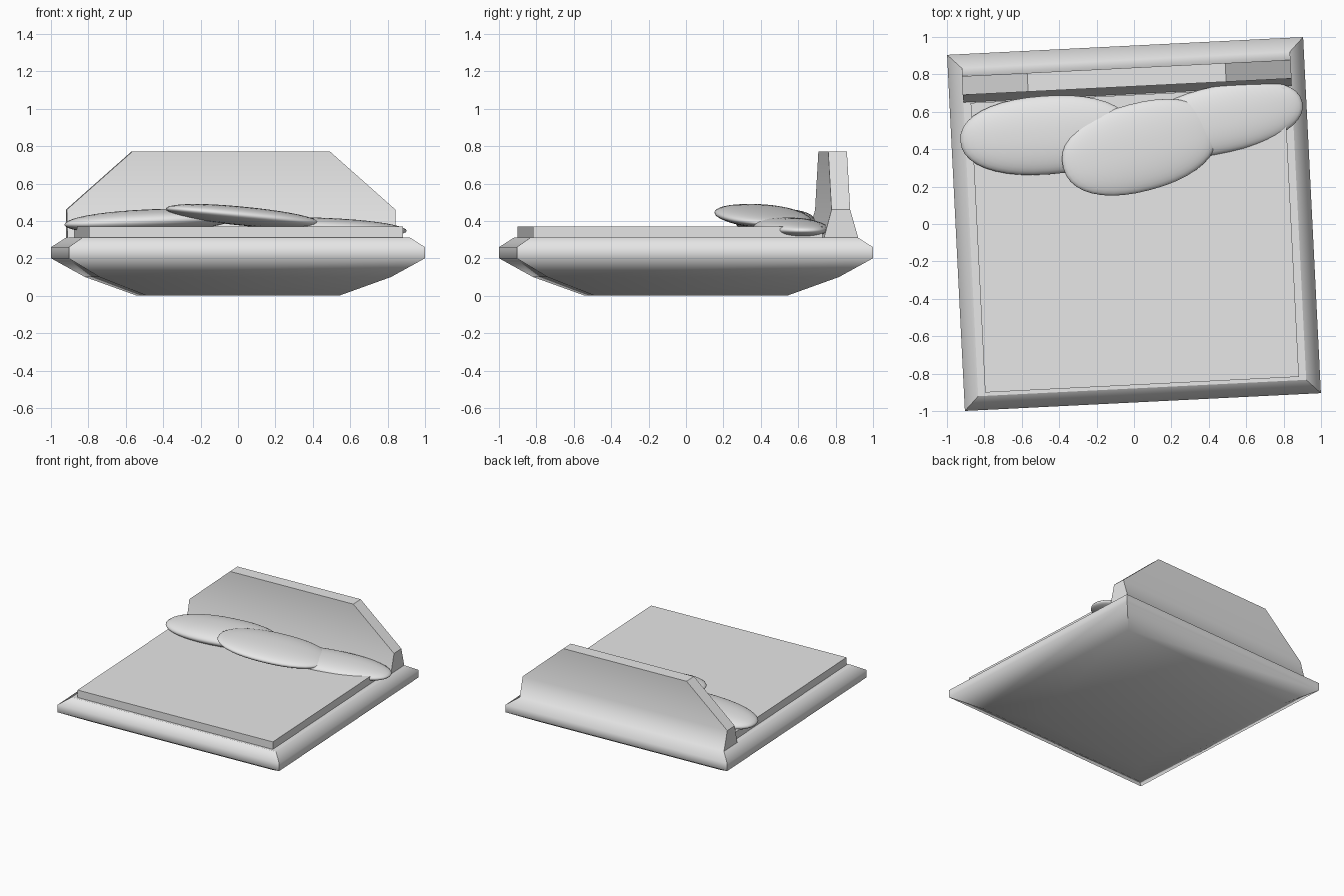
import bpy, bmesh, math
from mathutils import Vector

if "Cube" in bpy.data.objects:
    bpy.data.objects.remove(bpy.data.objects["Cube"])

YAW = math.radians(2.86)

grey = bpy.data.materials.new("light_grey")
grey.use_nodes = True
grey.diffuse_color = (0.8, 0.8, 0.8, 1)
grey.node_tree.nodes["Principled BSDF"].inputs["Base Color"].default_value = (0.8, 0.8, 0.8, 1)


def finish(bm, name, location=(0, 0, 0), rotation=(0, 0, 0)):
    bmesh.ops.recalc_face_normals(bm, faces=bm.faces)
    mesh = bpy.data.meshes.new(name)
    bm.to_mesh(mesh)
    bm.free()
    mesh.materials.append(grey)
    obj = bpy.data.objects.new(name, mesh)
    obj.location, obj.rotation_euler = location, rotation
    bpy.context.collection.objects.link(obj)
    return obj


def square_ring(bm, half, z):
    corners = ((-1, -1), (1, -1), (1, 1), (-1, 1))
    return [bm.verts.new((sx * half, sy * half, z)) for sx, sy in corners]


# Bed base: stacked square rings, with the headboard drawn up from the top
bm = bmesh.new()
profile = [(0.515, 0), (0.78, 0.1), (0.953, 0.2), (0.953, 0.26), (0.878, 0.31)]
rings = [square_ring(bm, half, z) for half, z in profile]
bm.faces.new(rings[0][::-1])
for low, high in zip(rings, rings[1:]):
    for i in range(4):
        j = (i + 1) % 4
        bm.faces.new((low[i], low[j], high[j], high[i]))
top = bm.faces.new(rings[-1])
bmesh.ops.bisect_plane(bm, geom=[top, *top.edges, *top.verts],
                       plane_co=(0, 0.695, 0), plane_no=(0, 1, 0))
bm.normal_update()
strip = max((f for f in bm.faces if f.normal.z > 0.99),
            key=lambda f: f.calc_center_median().y)

# Headboard: narrow shoulders, then a sloped top
for half_x, z in ((0.88, 0.46), (0.53, 0.77)):
    result = bmesh.ops.extrude_face_region(bm, geom=[strip])
    bmesh.ops.delete(bm, geom=[strip], context="FACES_ONLY")
    strip = next(g for g in result["geom"] if isinstance(g, bmesh.types.BMFace))
    for v in strip.verts:
        v.co = Vector((math.copysign(half_x, v.co.x),
                       0.835 if v.co.y > 0.8 else 0.735, z))

# Soft rounded flanks, crisp corners and rims
bmesh.ops.recalc_face_normals(bm, faces=bm.faces)
for f in bm.faces:
    f.smooth = True
for e in bm.edges:
    a, b = (v.co for v in e.verts)
    mid = (a + b) / 2
    level = abs(a.z - b.z) < 0.001
    flank = level and mid.z < 0.3
    back_rim = level and mid.z < 0.32 and mid.y > 0.87
    e.smooth = flank or back_rim or e.calc_face_angle(0) < 0.55
finish(bm, "bed_frame", rotation=(0, 0, YAW))

# Mattress
bm = bmesh.new()
bmesh.ops.create_cube(bm, size=1)
for v in bm.verts:
    v.co = Vector((v.co.x * 1.68, -0.86 if v.co.y < 0 else 0.69,
                   0.305 if v.co.z < 0 else 0.37))
finish(bm, "mattress", rotation=(0, 0, YAW))


# Pillows: flattened, slightly squared ellipsoids
def pillow(name, location, size, tilt, yaw):
    bm = bmesh.new()
    bmesh.ops.create_uvsphere(bm, u_segments=40, v_segments=20, radius=1)
    for v in bm.verts:
        v.co = Vector([math.copysign(abs(c) ** p, c) * s
                       for c, p, s in zip(v.co, (0.9, 0.9, 1), size)])
    for f in bm.faces:
        f.smooth = True
    finish(bm, name, location, (0, math.radians(tilt), math.radians(yaw)))


pillow("right_pillow", (-0.47, 0.475, 0.40), (0.46, 0.21, 0.062), -2.5, 4)
pillow("left_pillow", (0.47, 0.56, 0.366), (0.44, 0.18, 0.05), 2.5, 12)
pillow("middle_pillow", (0.03, 0.41, 0.425), (0.425, 0.235, 0.05), 5.5, 15)
